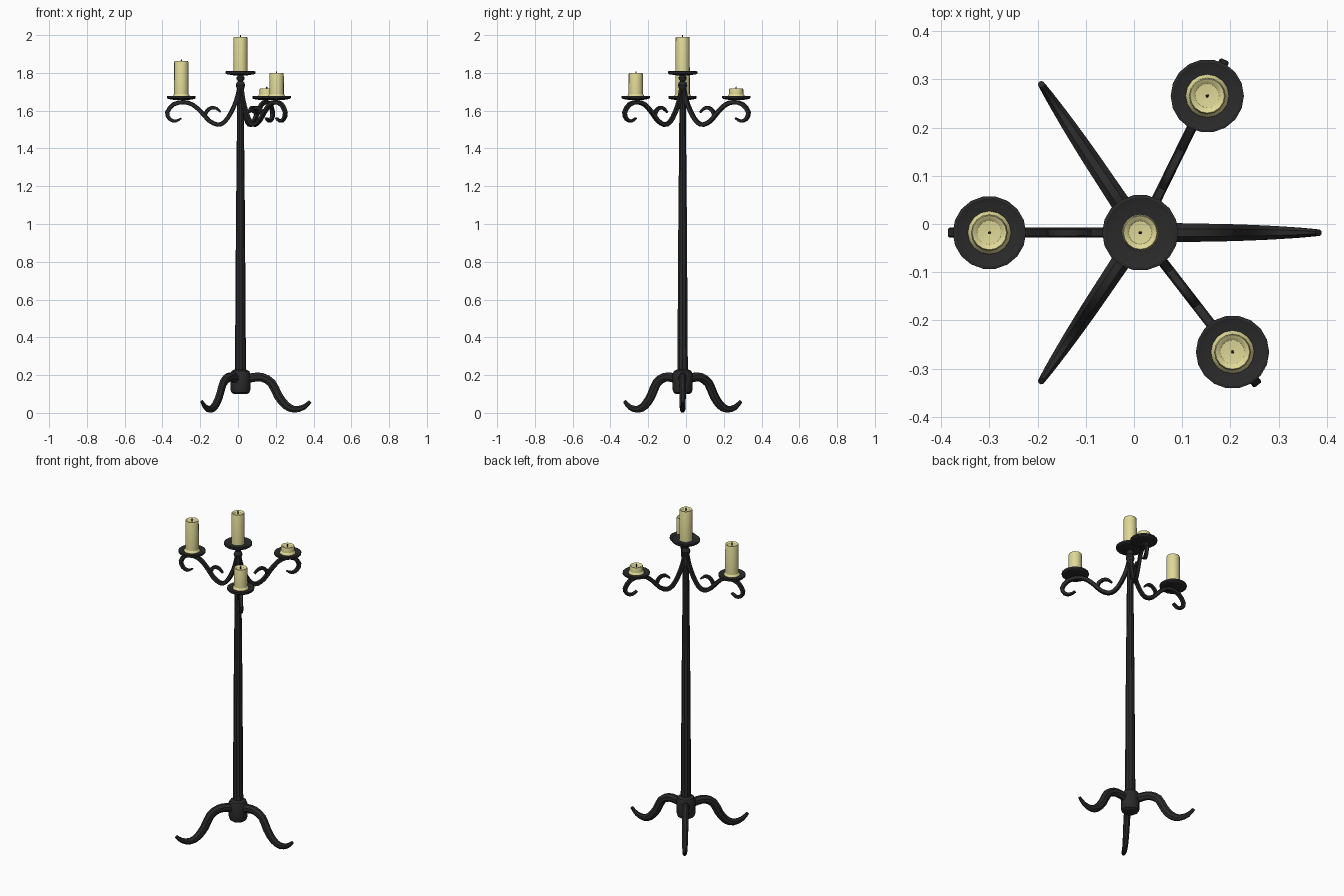
import bpy, bmesh, math
from mathutils import Vector, Matrix

if "Cube" in bpy.data.objects:
    bpy.data.objects.remove(bpy.data.objects["Cube"])

CX, CY = 0.013, -0.018  # axis of the pole


def material(name, rgb):
    m = bpy.data.materials.new(name)
    m.diffuse_color = (*rgb, 1)
    m.use_nodes = True
    m.node_tree.nodes["Principled BSDF"].inputs["Base Color"].default_value = m.diffuse_color
    return m


IRON = material("black_iron", (0.023, 0.023, 0.024))
WAX = material("wax", (0.74, 0.69, 0.31))


def finish(name, bm, mat, angle=30):
    bmesh.ops.recalc_face_normals(bm, faces=bm.faces)
    me = bpy.data.meshes.new(name)
    bm.to_mesh(me)
    bm.free()
    ob = bpy.data.objects.new(name, me)
    bpy.context.collection.objects.link(ob)
    me.materials.append(mat)
    bpy.context.view_layer.objects.active = ob
    ob.select_set(True)
    bpy.ops.object.shade_smooth_by_angle(angle=math.radians(angle))
    ob.select_set(False)
    return ob


def skin(bm, rings):
    """Join equal rings of vertices and cap both ends."""
    n = len(rings[0])
    for a, b in zip(rings, rings[1:]):
        for i in range(n):
            j = (i + 1) % n
            bm.faces.new((a[i], a[j], b[j], b[i]))
    bm.faces.new(rings[0])
    bm.faces.new(rings[-1])


def lathe(name, profile, x, y, mat, n=16):
    bm = bmesh.new()
    rings = [[bm.verts.new((x + r * math.cos(2 * math.pi * i / n),
                            y + r * math.sin(2 * math.pi * i / n), z))
              for i in range(n)] for r, z in profile]
    skin(bm, rings)
    return finish(name, bm, mat)


def smooth_path(pts, steps=2):
    """Catmull-Rom subdivision of (r, z, height, width) points."""
    p = [Vector(q) for q in pts]
    p = [2 * p[0] - p[1]] + p + [2 * p[-1] - p[-2]]
    out = []
    for a, b, c, d in zip(p, p[1:], p[2:], p[3:]):
        for s in range(steps):
            t = s / steps
            out.append(0.5 * (2 * b + (c - a) * t + (2 * a - 5 * b + 4 * c - d) * t * t
                              + (3 * b - a - 3 * c + d) * t ** 3))
    return out + [p[-2]]


def sweep(name, paths, angle, section):
    """Sweep a section along paths in the vertical plane at the given angle."""
    bm = bmesh.new()
    for pts in paths:
        path = smooth_path(pts)
        rings = []
        for i, q in enumerate(path):
            a, b = path[max(i - 1, 0)], path[min(i + 1, len(path) - 1)]
            t = Vector((b[0] - a[0], b[1] - a[1])).normalized()
            rings.append([bm.verts.new((q[0] - t.y * v * q[2], u * q[3], q[1] + t.x * v * q[2]))
                          for u, v in section])
        skin(bm, rings)
    bm.transform(Matrix.Translation((CX, CY, 0)) @ Matrix.Rotation(math.radians(angle), 4, 'Z'))
    return finish(name, bm, IRON)


OCTAGON = [(0.54 * math.cos(a), 0.54 * math.sin(a))
           for a in (math.pi / 4 * (k + .5) for k in range(8))]
BAR = [(-.5, -.35), (-.35, -.5), (.35, -.5), (.5, -.35), (.5, .35), (.35, .5), (-.35, .5), (-.5, .35)]

# Pole, base hub and the turned beads under the top plate
lathe("pole", [(.029, .15), (.029, .25), (.024, 1.0), (.017, 1.70), (.012, 1.80)], CX, CY, IRON, 10)
lathe("base_hub", [(.036, .10), (.048, .108), (.053, .125), (.053, .205), (.046, .222), (.03, .23)],
      CX, CY, IRON, 12)
lathe("neck_beads", [(.012, 1.70), (.02, 1.718), (.025, 1.735), (.02, 1.75), (.013, 1.756),
                     (.02, 1.765), (.022, 1.775), (.015, 1.785), (.022, 1.797)], CX, CY, IRON, 12)

# Three curved legs
LEG = [(.03, .18, .048, .042), (.07, .188, .048, .040), (.115, .188, .046, .038),
       (.165, .158, .047, .036), (.20, .090, .047, .034), (.24, .040, .044, .031),
       (.285, .019, .036, .027), (.335, .030, .028, .020), (.370, .061, .018, .013)]
for i, ang in enumerate((0, 123.7, -123.7)):
    sweep(f"leg_{i + 1}", [LEG], ang, OCTAGON)

# Three scrolled arms, each with an inner curl opening towards the pole
W = (.023, .021)
ARM = [(r, z, *W) for r, z in ((.006, 1.72), (.022, 1.655), (.05, 1.59), (.085, 1.54), (.122, 1.526),
                               (.167, 1.548), (.207, 1.592), (.252, 1.631), (.30, 1.645), (.355, 1.633),
                               (.388, 1.59))]
ARM += [(.374, 1.555, .019, .021), (.343, 1.545, .015, .021), (.313, 1.56, .009, .02)]
CURL = [(.205, 1.585, .018, .018), (.188, 1.577, .020, .019), (.178, 1.598, .020, .019),
        (.155, 1.615, .019, .019), (.127, 1.612, .016, .018), (.104, 1.592, .009, .016)]


def plate(name, x, y, z, r):
    lathe(name, [(r * .45, z - .006), (r * .93, z), (r, z + .005), (r, z + .015),
                 (r * .93, z + .016), (r * .8, z + .012), (.01, z + .012)], x, y, IRON, 18)


def candle(name, x, y, z, top, r, foot):
    """Wax column with a shallow melted pool on top and a dark wick."""
    lathe(name, [(foot, z), (foot, z + .006), (r, z + .016), (r * .98, top - .006),
                 (r * .92, top), (r * .8, top - .002), (r * .65, top - .007), (.004, top - .009)],
          x, y, WAX, 16)
    lathe(name + "_wick", [(.0035, top - .012), (.003, top + .006), (.002, top + .009)], x, y, IRON, 6)


for i, (ang, dist, top) in enumerate(((180, .313, 1.862), (63.9, .316, 1.718), (-52.3, .313, 1.799))):
    sweep(f"arm_{i + 1}", [ARM, CURL], ang, BAR)
    x = CX + dist * math.cos(math.radians(ang))
    y = CY + dist * math.sin(math.radians(ang))
    plate(f"drip_plate_{i + 1}", x, y, 1.662, .076)
    candle(f"candle_{i + 1}", x, y, 1.672, top, .0385, .045)

# Centre plate and candle
plate("centre_plate", CX, CY, 1.793, .079)
candle("centre_candle", CX, CY, 1.803, 1.991, .0375, .038)
